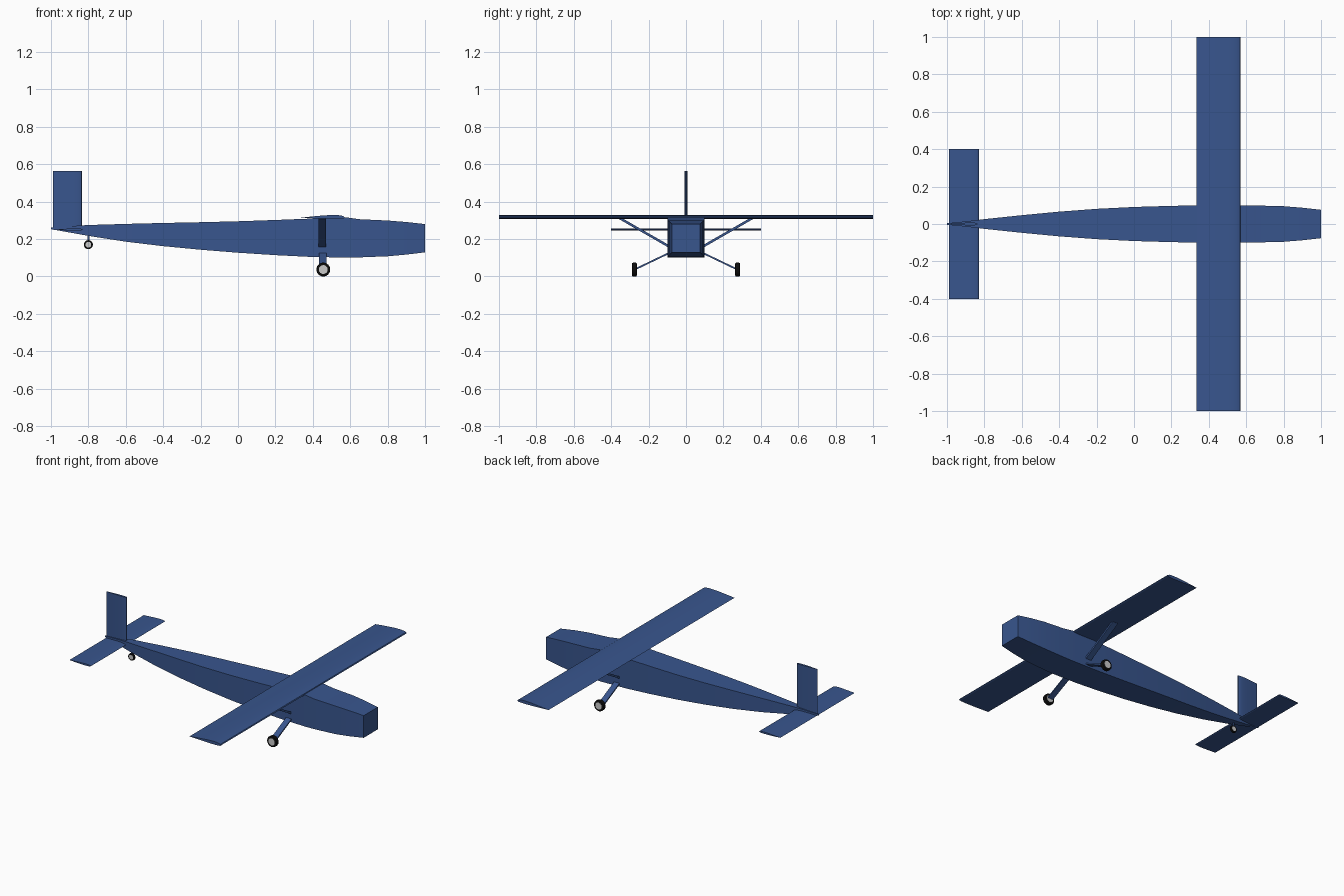
import bpy, bmesh, math
from mathutils import Vector, Matrix

old = bpy.data.objects.get("Cube")
if old:
    bpy.data.objects.remove(old, do_unlink=True)


def material(name, rgb):
    m = bpy.data.materials.new(name)
    m.use_nodes = True
    m.diffuse_color = (*rgb, 1)
    bsdf = m.node_tree.nodes["Principled BSDF"]
    bsdf.inputs["Base Color"].default_value = (*rgb, 1)
    return m


BLUE = material("blue paint", (0.04, 0.092, 0.27))
BLACK = material("black rubber", (0.004, 0.004, 0.004))
GREY = material("light grey hub", (0.6, 0.6, 0.6))


def loft(name, rings, mat, smooth=True):
    """Skin a closed solid over a series of equal-sided rings."""
    bm = bmesh.new()
    loops = [[bm.verts.new(p) for p in ring] for ring in rings]
    n = len(loops[0])
    for a, b in zip(loops, loops[1:]):
        for i in range(n):
            j = (i + 1) % n
            bm.faces.new((a[i], a[j], b[j], b[i]))
    bm.faces.new(loops[0])
    bm.faces.new(loops[-1])
    bmesh.ops.recalc_face_normals(bm, faces=bm.faces)
    mesh = bpy.data.meshes.new(name)
    bm.to_mesh(mesh)
    bm.free()
    mesh.materials.append(mat)
    ob = bpy.data.objects.new(name, mesh)
    bpy.context.collection.objects.link(ob)
    if smooth:
        bpy.ops.object.select_all(action='DESELECT')
        ob.select_set(True)
        bpy.context.view_layer.objects.active = ob
        bpy.ops.object.shade_smooth_by_angle(angle=math.radians(35))
    return ob


def airfoil(lead, trail, up, down, steps=12):
    """Closed section as (chord position, height), rounded at the leading edge."""
    def height(t):
        return 2.6 * (math.sqrt(t) - t) * (1.2 - 0.2 * t) + 0.08 * (1 - t) * t
    ts = [(1 - math.cos(math.pi * i / steps)) / 2 for i in range(steps + 1)]
    top = [(lead + (trail - lead) * t, up * 1.28 * height(t)) for t in ts]
    low = [(lead + (trail - lead) * t, -down * 1.28 * height(t)) for t in ts]
    return top + low[-2:0:-1]


# Fuselage: box sections as x, half width, bottom, top
stations = [
    (-1.0, 0.004, 0.253, 0.261), (-0.9, 0.014, 0.235, 0.269),
    (-0.8, 0.026, 0.217, 0.275), (-0.6, 0.047, 0.186, 0.281),
    (-0.4, 0.066, 0.162, 0.286), (-0.2, 0.081, 0.143, 0.29),
    (0.0, 0.091, 0.127, 0.295), (0.2, 0.097, 0.114, 0.302),
    (0.38, 0.1, 0.105, 0.309), (0.52, 0.1, 0.102, 0.318),
    (0.58, 0.1, 0.101, 0.316), (0.65, 0.099, 0.102, 0.306),
    (0.8, 0.095, 0.108, 0.299), (0.9, 0.087, 0.117, 0.291),
    (1.0, 0.076, 0.129, 0.28)]
loft("fuselage", [[(x, -w, lo), (x, w, lo), (x, w, hi), (x, -w, hi)]
                  for x, w, lo, hi in stations], BLUE)

# Lifting surfaces
wing = airfoil(0.57, 0.335, 0.015, 0.006)
loft("wing", [[(x, y, 0.314 + h) for x, h in wing] for y in (-1, 1)], BLUE)
tail = airfoil(-0.83, -0.99, 0.007, 0.005)
loft("tailplane", [[(x, y, 0.25 + h) for x, h in tail] for y in (-0.4, 0.4)], BLUE)
fin = airfoil(-0.835, -0.99, 0.008, 0.008)
loft("fin", [[(x, h, z) for x, h in fin] for z in (0.25, 0.565)], BLUE)


def bar(name, start, end, chord, thick):
    """Flat bar between two points, with its wide side along x."""
    a, b = Vector(start), Vector(end)
    side = Vector((1, 0, 0)) * chord / 2
    flat = (b - a).cross(side).normalized() * thick / 2
    rings = [[p + side + flat, p - side + flat, p - side - flat, p + side - flat]
             for p in (a, b)]
    return loft(name, rings, BLUE, smooth=False)


def wheel(name, centre, radius, width):
    """Round-shouldered tyre with a pale hub standing just proud of it."""
    c = Vector(centre)
    half = width / 2

    def ring(r, y):
        return [c + Vector((r * math.cos(a), y, r * math.sin(a)))
                for a in (math.tau * i / 32 for i in range(32))]
    loft(name + "_tyre", [ring(radius * r, half * y) for r, y in (
        (0.86, -1), (0.96, -0.85), (1, -0.5), (1, 0.5), (0.96, 0.85), (0.86, 1))], BLACK)
    loft(name + "_hub", [ring(radius * 0.64, half * y) for y in (-1.06, 1.06)], GREY)


# Wing struts and main landing gear on both sides
for side, s in (("left", 1), ("right", -1)):
    bar(side + "_wing_strut", (0.45, s * 0.09, 0.16), (0.45, s * 0.355, 0.312), 0.04, 0.013)
    bar(side + "_gear_leg", (0.452, s * 0.085, 0.128), (0.452, s * 0.275, 0.037), 0.04, 0.009)
    wheel(side + "_wheel", (0.456, s * 0.276, 0.037), 0.037, 0.026)

# Tail wheel
bar("tail_wheel_leg", (-0.8, 0, 0.235), (-0.8, 0, 0.17), 0.01, 0.006)
wheel("tail_wheel", (-0.8, 0, 0.17), 0.024, 0.014)
